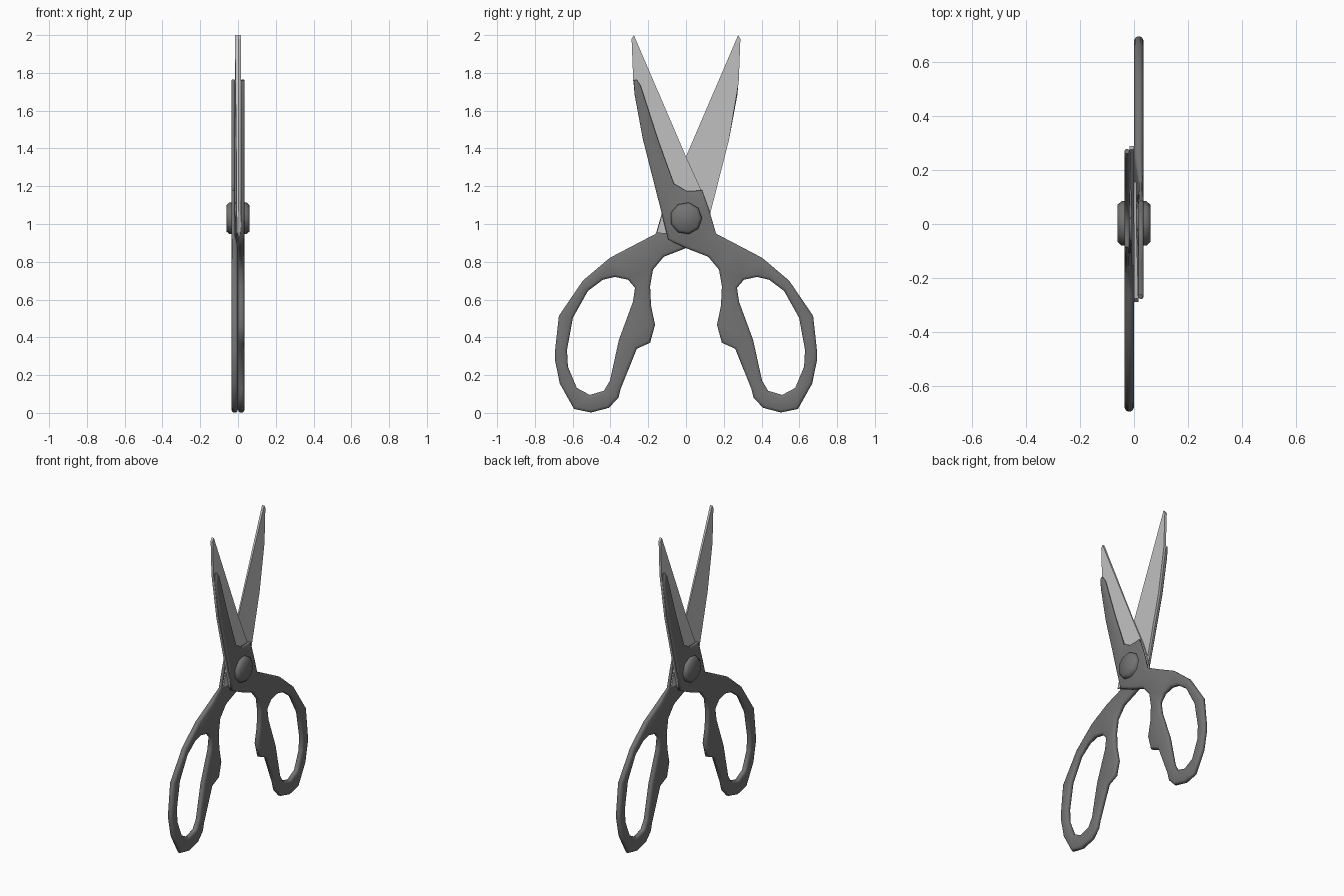
import bpy, bmesh, math
from mathutils import Vector, Matrix

if "Cube" in bpy.data.objects:
    bpy.data.objects.remove(bpy.data.objects["Cube"])

T = 0.035          # thickness of one half
BLADE = 0.016      # thickness of a blade


def material(name, v):
    m = bpy.data.materials.new(name)
    m.diffuse_color = (v, v, v, 1)
    m.use_nodes = True
    m.node_tree.nodes["Principled BSDF"].inputs["Base Color"].default_value = m.diffuse_color
    return m


PLASTIC = material("dark grey plastic", 0.17)
STEEL = material("light grey steel", 0.53)

# Cover and handle outline (y, z), counter-clockwise
OUTER = [(-.262, 1.765), (-.277, 1.76), (-.273, 1.69), (-.228, 1.447), (-.127, 1.05),
         (-.095, .917), (.005, .87), (.117, .827), (.175, .758), (.19, .67),
         (.185, .567), (.164, .466), (.19, .371), (.26, .34), (.345, .13), (.358, .08),
         (.408, .027), (.503, .002), (.593, .021), (.668, .155), (.694, .281),
         (.694, .323), (.673, .514), (.546, .70), (.403, .821), (.26, .896),
         (.159, .949), (.127, 1.06), (.085, 1.18), (.053, 1.176), (0, 1.176),
         (-.064, 1.214), (-.148, 1.447), (-.24, 1.733)]
# Finger hole, clockwise
HOLE = [(.27, .662), (.307, .705), (.376, .72), (.44, .705), (.519, .646),
        (.599, .503), (.63, .334), (.625, .244), (.578, .132), (.509, .095),
        (.435, .117), (.403, .17), (.355, .387), (.281, .588)]
# Blade outline: spine first, then the cutting edge
SPINE = [(-.276, 2.0), (-.288, 1.98), (-.279, 1.75), (-.228, 1.447), (-.127, 1.05),
         (-.095, .93)]
EDGE = [(.155, .953), (.125, 1.06), (.092, 1.155), (0, 1.357)]


def inset(loop, dist):
    """Move each point into the material along its corner bisector."""
    out = []
    for i, p in enumerate(loop):
        a, b, c = Vector(loop[i - 1]), Vector(p), Vector(loop[(i + 1) % len(loop)])
        d1, d2 = (b - a).normalized(), (c - b).normalized()
        n1, n2 = Vector((-d1.y, d1.x)), Vector((-d2.y, d2.x))
        n = (n1 + n2).normalized()
        scale = 0.35 if b.y > 1.1 else 1
        out.append(b + n * dist * scale / max(n.dot(n1), 0.6))
    return out


def finish(bm, name, mat, angle):
    bmesh.ops.recalc_face_normals(bm, faces=bm.faces)
    me = bpy.data.meshes.new(name)
    bm.to_mesh(me)
    bm.free()
    me.materials.append(mat)
    ob = bpy.data.objects.new(name, me)
    bpy.context.collection.objects.link(ob)
    bpy.ops.object.select_all(action='DESELECT')
    ob.select_set(True)
    bpy.context.view_layer.objects.active = ob
    bpy.ops.object.shade_smooth_by_angle(angle=math.radians(angle))
    return ob


def handle_mesh():
    """Rounded plate with a finger hole; thins to an outer cover over the blade."""
    bm = bmesh.new()
    levels = [(0, .015), (.004, .005), (.011, 0), (T - .011, 0), (T - .004, .005), (T, .015)]
    caps = ([], [])
    for loop in (OUTER, HOLE):
        n = len(loop)
        rings = []
        for x, d in levels:
            ring = []
            for y, z in inset(loop, d):
                xx = x if z < .935 else BLADE + x * (T - BLADE) / T
                ring.append(bm.verts.new((xx, y, z)))
            rings.append(ring)
        for r0, r1 in zip(rings, rings[1:]):
            for i in range(n):
                j = (i + 1) % n
                bm.faces.new((r0[i], r0[j], r1[j], r1[i]))
        for cap, ring in zip(caps, (rings[0], rings[-1])):
            cap += [bm.edges.get((ring[i], ring[(i + 1) % n])) for i in range(n)]
    for cap in caps:
        bmesh.ops.triangle_fill(bm, edges=cap, use_beauty=True, normal=(1, 0, 0))
    return bm


def blade_mesh():
    """Flat inner face, outer face thinning toward the cutting edge."""
    bm = bmesh.new()
    pts = [(p, BLADE) for p in SPINE] + [(p, BLADE * .55) for p in EDGE]
    inner = [bm.verts.new((.0005, y, z)) for (y, z), _ in pts]
    outer = [bm.verts.new((x, y, z)) for (y, z), x in pts]
    bm.faces.new(inner)
    bm.faces.new(outer)
    n = len(pts)
    for i in range(n):
        j = (i + 1) % n
        bm.faces.new((inner[i], inner[j], outer[j], outer[i]))
    bmesh.ops.triangulate(bm, faces=[f for f in bm.faces if len(f.verts) > 4])
    return bm


# Two identical halves, turned half a circle about the upright axis
for side, turn in (("right", 0), ("left", math.pi)):
    for build, part, mat, angle in ((handle_mesh, "handle", PLASTIC, 50),
                                    (blade_mesh, "blade", STEEL, 30)):
        bm = build()
        bmesh.ops.rotate(bm, verts=bm.verts, matrix=Matrix.Rotation(turn, 3, 'Z'))
        finish(bm, f"{side}_{part}", mat, angle)

# Pivot screw: nine-sided, chamfered at both ends
bm = bmesh.new()
rings = []
for x, r in ((-.062, .07), (-.046, .085), (.046, .085), (.062, .07)):
    rings.append([bm.verts.new((x, r * math.cos(k * math.tau / 9),
                                1.03 + r * math.sin(k * math.tau / 9))) for k in range(9)])
for r0, r1 in zip(rings, rings[1:]):
    for i in range(9):
        bm.faces.new((r0[i], r0[(i + 1) % 9], r1[(i + 1) % 9], r1[i]))
bm.faces.new(rings[0])
bm.faces.new(rings[-1])
finish(bm, "pivot_screw", PLASTIC, 50)
